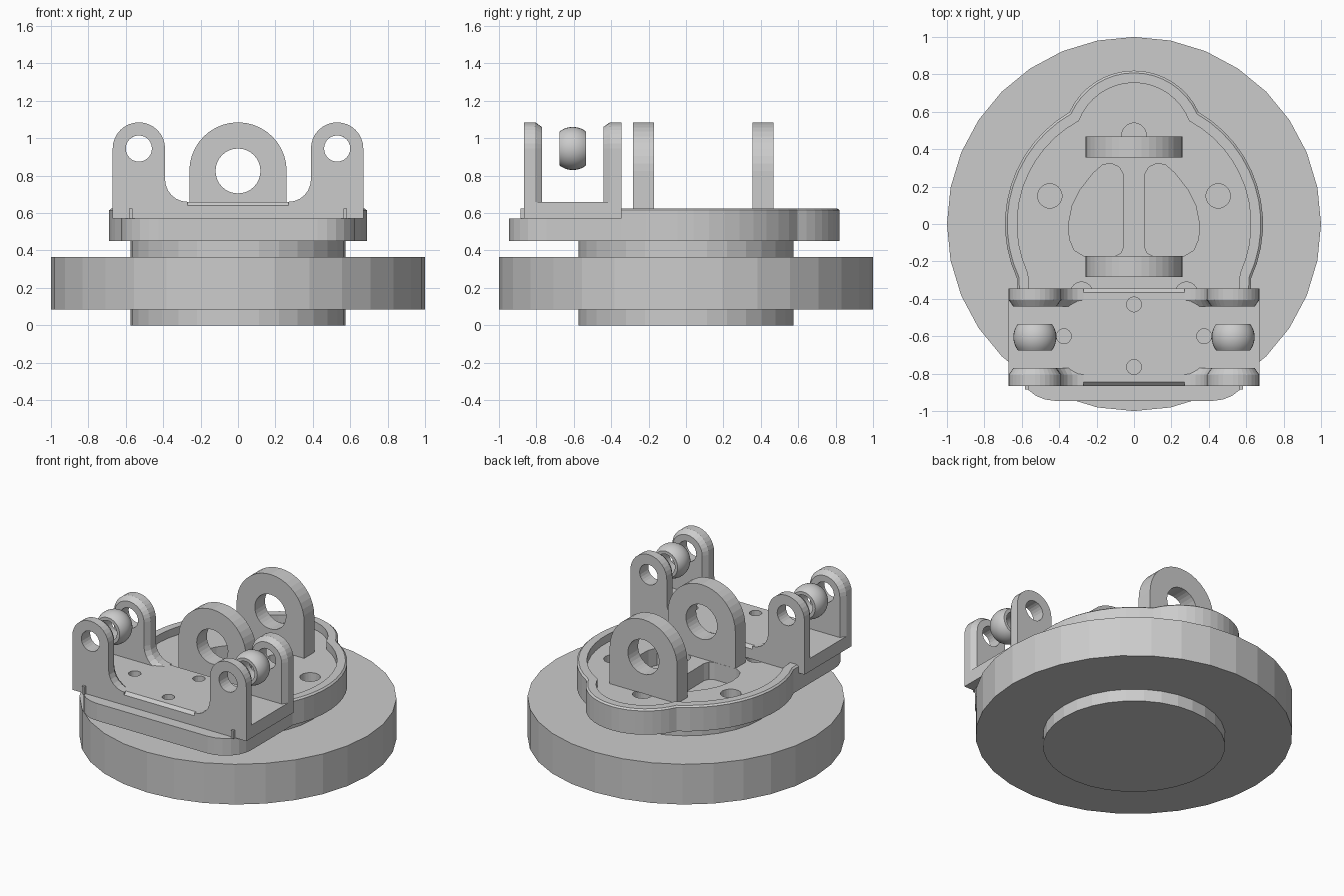
import bpy, bmesh
from math import sin, cos, pi, radians, sqrt, atan2

if "Cube" in bpy.data.objects:
    bpy.data.objects.remove(bpy.data.objects["Cube"])


def arc(cx, cy, r, a0, a1, n):
    """Points on an arc, angles in degrees, both ends included."""
    return [(cx + r * cos(radians(a0 + (a1 - a0) * k / n)),
             cy + r * sin(radians(a0 + (a1 - a0) * k / n))) for k in range(n + 1)]


def circle(cx, cy, r, n=24):
    return arc(cx, cy, r, 0, 360, n)[:-1]


def loft(bm, sections, wrap=False):
    """Skin a list of closed 3D loops; cap the ends or wrap round."""
    rings = [[bm.verts.new(p) for p in s] for s in sections]
    n = len(rings[0])
    pairs = list(zip(rings, rings[1:])) + ([(rings[-1], rings[0])] if wrap else [])
    for a, b in pairs:
        for k in range(n):
            m = (k + 1) % n
            bm.faces.new((a[k], a[m], b[m], b[k]))
    if not wrap:
        bm.faces.new(rings[0])
        bm.faces.new(rings[-1])


def along(axis, pts, t):
    """Place a 2D outline at position t on the given axis."""
    return [{'x': (t, a, b), 'y': (a, t, b), 'z': (a, b, t)}[axis] for a, b in pts]


def prism(bm, axis, pts, t0, t1):
    loft(bm, [along(axis, pts, t0), along(axis, pts, t1)])


def finish(name, bm):
    bmesh.ops.recalc_face_normals(bm, faces=bm.faces)
    me = bpy.data.meshes.new(name)
    bm.to_mesh(me)
    bm.free()
    ob = bpy.data.objects.new(name, me)
    bpy.context.collection.objects.link(ob)
    return ob


def solid(name, axis, pts, t0, t1):
    bm = bmesh.new()
    prism(bm, axis, pts, t0, t1)
    return finish(name, bm)


def cut(ob, cutter):
    cutter.hide_render = True
    mod = ob.modifiers.new("cut", 'BOOLEAN')
    mod.operation, mod.solver, mod.object = 'DIFFERENCE', 'EXACT', cutter
    bpy.ops.object.select_all(action='DESELECT')
    bpy.context.view_layer.objects.active = ob
    ob.select_set(True)
    bpy.ops.object.modifier_apply(modifier=mod.name)


def rect(x0, y0, x1, y1):
    return [(x0, y0), (x1, y0), (x1, y1), (x0, y1)]


# Base disc and the hub running through it
solid("base_disc", 'z', circle(0, 0, 1, 32), 0.085, 0.365)
solid("hub", 'z', circle(0, 0, 0.575, 32), 0, 0.45)


# Keyhole-shaped plate edge: main circle plus a rear bump
def edge_path(i):
    R, r, d = 0.69 - i, 0.38 - i, 0.44
    y = (R * R - r * r + d * d) / (2 * d)
    x = sqrt(R * R - y * y)
    a = atan2(y, x) * 180 / pi
    b = atan2(y - d, x) * 180 / pi
    half = [(0.625 - i, -0.35)] + arc(0, 0, R, -25, a, 12) + arc(0, d, r, b, 90, 8)[1:]
    return half + [(-px, py) for px, py in reversed(half[:-1])]


plate = solid("turning_plate", 'z', edge_path(0)
              + arc(-0.425, -0.745, 0.2, 180, 270, 6)
              + arc(0.425, -0.745, 0.2, 270, 360, 6), 0.45, 0.57)

# Openings in the plate
window = [(.055, -.12), (.07, -.155), (.1, -.17), (.27, -.17), (.32, -.14), (.345, -.08),
          (.35, 0), (.33, .1), (.29, .18), (.22, .27), (.17, .315), (.125, .325),
          (.08, .305), (.06, .27)]
bm = bmesh.new()
for s in (-1, 1):
    prism(bm, 'z', [(s * x, y) for x, y in window], 0.4, 0.62)
    prism(bm, 'z', circle(s * 0.45, 0.15, 0.065), 0.4, 0.62)
    prism(bm, 'z', circle(s * 0.28, -0.37, 0.06), 0.4, 0.62)
prism(bm, 'z', circle(0, 0.475, 0.065), 0.4, 0.62)
plate_cutter = finish("plate_cutter", bm)
cut(plate, plate_cutter)

# Raised rim with a chamfered outer edge
section = [(0, 0.57), (0, 0.615), (0.012, 0.625), (0.065, 0.625), (0.065, 0.57)]
lines = [[(x, y, z) for x, y in edge_path(i)] for i, z in section]
bm = bmesh.new()
loft(bm, [list(p) for p in zip(*lines)])
finish("plate_rim", bm)

# Central pair of lugs
bm = bmesh.new()
prism(bm, 'y', circle(0, 0.825, 0.12, 32), -1, 1)
lug_cutter = finish("lug_cutter", bm)
lug = [(-0.26, 0.57), (0.26, 0.57)] + arc(0, 0.825, 0.26, 0, 180, 20)
for name, y in (("front_lug", -0.283), ("rear_lug", 0.356)):
    cut(solid(name, 'y', lug, y, y + 0.112), lug_cutter)


# Bracket walls: two ears joined by a low web
def wall_outline(i):
    half = (arc(0.27, 0.78, 0.12 + i, -90, 0, 6)
            + arc(0.53, 0.945, 0.14 - i, 180, 0, 16) + [(0.67 - i, 0.57)])
    return half + [(-x, z) for x, z in reversed(half)]


bm = bmesh.new()
for s in (-1, 1):
    prism(bm, 'y', circle(s * 0.53, 0.945, 0.07), -1, -0.2)
    prism(bm, 'z', circle(s * 0.375, -0.6, 0.04, 16), 0.5, 0.7)
for y in (-0.43, -0.765):
    prism(bm, 'z', circle(0, y, 0.04, 16), 0.5, 0.7)
for y in (-0.866, -0.346):
    prism(bm, 'x', circle(y, 0.661, 0.021, 4), -0.27, 0.27)
bracket_cutter = finish("bracket_cutter", bm)

for name, y, s in (("front_bracket_wall", -0.866, 1), ("rear_bracket_wall", -0.346, -1)):
    bm = bmesh.new()
    loft(bm, [along('y', wall_outline(i), y + s * t)
              for t, i in ((0, 0), (0.06, 0), (0.096, 0.025))])
    cut(finish(name, bm), bracket_cutter)
cut(solid("bracket_floor", 'z', rect(-0.67, -0.806, 0.67, -0.406), 0.57, 0.66), bracket_cutter)

for ob in (plate_cutter, lug_cutter, bracket_cutter):
    bpy.data.objects.remove(ob)

# Small tabs on the front of the plate, and bored ball rings between the ears
for s, side in ((-1, "left"), (1, "right")):
    solid("tab_" + side, 'z', rect(s * 0.574 - 0.009, -0.885, s * 0.574 + 0.009, -0.86), 0.57, 0.625)
    prof = [(0.07, -0.07)] + [(sqrt(0.115 ** 2 - t * t), t)
                              for t in [0.07 * k / 6 for k in range(-6, 7)]] + [(0.07, 0.07)]
    bm = bmesh.new()
    loft(bm, [[(s * 0.53 + r * cos(a), -0.605 + t, 0.945 + r * sin(a)) for r, t in prof]
              for a in [2 * pi * k / 32 for k in range(32)]], wrap=True)
    ball = finish("ball_ring_" + side, bm)
    bpy.ops.object.select_all(action='DESELECT')
    bpy.context.view_layer.objects.active = ball
    ball.select_set(True)
    bpy.ops.object.shade_smooth_by_angle(angle=radians(30))
